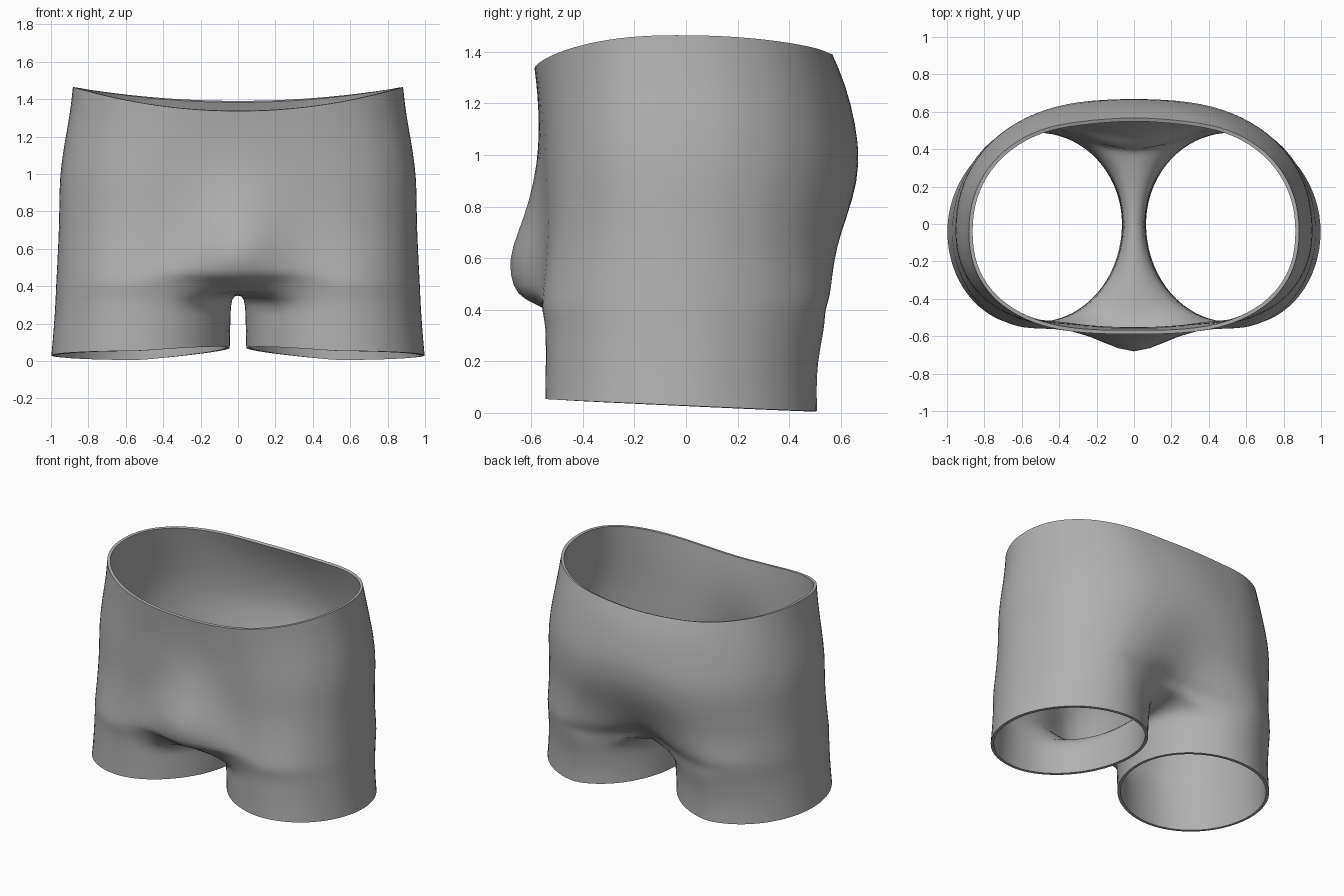
import bpy, bmesh
from math import sin, cos, radians, exp, copysign

if "Cube" in bpy.data.objects:
    bpy.data.objects.remove(bpy.data.objects["Cube"])

N = 24          # half-body segments, front centre to back centre
INNER = 11      # points along the crotch seam
RING = N + 1 + INNER

# Body rows: z, half width, front depth, back depth, pouch, pouch width, cleft,
# front and back squareness
BODY = [
    (1.40, .885, .587, .57, 0, .2, 0, .1, .35),
    (1.28, .90, .575, .622, 0, .2, 0, .15, .25),
    (1.12, .935, .56, .662, .01, .2, 0, .25, .15),
    (.97, .957, .55, .692, .03, .2, -.015, .4, .1),
    (.82, .957, .54, .677, .08, .19, -.03, .5, .15),
    (.70, .96, .535, .64, .14, .19, -.05, .65, .3),
    (.59, .965, .535, .612, .185, .2, -.08, .8, .5),
    (.485, .97, .54, .595, .15, .23, -.11, .95, .75),
    (.435, .973, .543, .58, .10, .24, -.14, 1, .9),
    (.395, .975, .545, .562, -.02, .22, -.18, 1, 1),
]
# Leg rows: z, outer x, inner x, front depth, back depth
LEG = [
    (.338, .977, .034, .545, .542),
    (.25, .982, .038, .545, .523),
    (.14, .99, .04, .545, .508),
    (.03, 1.0, .042, .547, .512),
]


def body_point(row, k, i):
    z, a, front, back, pouch, width, cleft, sq_front, sq_back = row
    t = radians(-90 + 180 * i / N)
    c, s = cos(t), sin(t)
    # oval waist outline
    x = 0 if i in (0, N) else a * c ** .87
    y = copysign(abs(s) ** .87, s)
    # outline wrapped around two leg ovals
    p = -120 + 10 * i
    if abs(p) <= 90:
        hx, hy = a * (.52 + .48 * cos(radians(p))), sin(radians(p))
    else:
        hx, hy = a * .52 * min(i, N - i) / 3, copysign(1, p)
    w = sq_front if s < 0 else sq_back
    x, y = x + (hx - x) * w, y + (hy - y) * w
    y *= front if s < 0 else back
    if s < 0:
        y -= pouch * exp(-(x / width) ** 2)
        if k >= 8:                                  # crease beside the pouch
            z += .04 * exp(-((x - .27) / .1) ** 2)
    else:
        y += cleft * exp(-(x / .25) ** 2)
        if k >= 7:                                  # raised back of the crotch
            z += .05 * exp(-(x / .25) ** 2)
    # curved waistline fading out below the rim
    base, rise = (1.335, .13) if s < 0 else (1.39, .075)
    z += (base + rise * (x / a) ** 2 - 1.40) * (1, .6, .3)[k] if k < 3 else 0
    return x, y - .04 * c, z


def leg_point(row, j, hem):
    z, xo, xi, front, back = row
    p = radians(-120 + 10 * j)
    c, s = cos(p), sin(p)
    if hem:
        z += -.024 * s + .04 * max(0, -c)
    y = s * (front if s < 0 else back) - .04 * max(0, c)
    return (xo + xi) / 2 + (xo - xi) / 2 * c, y, z


bm = bmesh.new()
# Waist to crotch
rows = [[bm.verts.new(body_point(r, k, i)) for i in range(N + 1)]
        for k, r in enumerate(BODY)]
for up, low in zip(rows, rows[1:]):
    for i in range(N):
        bm.faces.new((low[i], low[i + 1], up[i + 1], up[i]))

# Crotch seam closes the lowest body row into a leg loop
front, back = rows[-1][0].co, rows[-1][-1].co
seam = []
for j in range(N + 1, RING):
    u = sin(radians(-120 + 10 * j)) / sin(radians(120))
    end = back if u > 0 else front
    seam.append(bm.verts.new((0, end.y * abs(u), .355 + (end.z - .355) * u * u)))
loop = rows[-1] + seam

# Legs
for r in LEG:
    low = [bm.verts.new(leg_point(r, j, r is LEG[-1])) for j in range(RING)]
    for j in range(RING):
        n = (j + 1) % RING
        bm.faces.new((low[j], low[n], loop[n], loop[j]))
    loop = low

mesh = bpy.data.meshes.new("shorts")
bm.to_mesh(mesh)
bm.free()
shorts = bpy.data.objects.new("shorts", mesh)
bpy.context.collection.objects.link(shorts)

fabric = bpy.data.materials.new("grey fabric")
fabric.diffuse_color = (.44, .44, .44, 1)
fabric.use_nodes = True
fabric.node_tree.nodes["Principled BSDF"].inputs["Base Color"].default_value = fabric.diffuse_color
mesh.materials.append(fabric)
mesh.shade_smooth()

# Mirror the half, smooth it, give the cloth thickness and crisp hems
shorts.modifiers.new("mirror", 'MIRROR').merge_threshold = .002
sub = shorts.modifiers.new("smooth", 'SUBSURF')
sub.levels = sub.render_levels = 1
cloth = shorts.modifiers.new("cloth", 'SOLIDIFY')
cloth.thickness = .02
cloth.offset = -1
shorts.modifiers.new("crisp hems", 'EDGE_SPLIT').split_angle = radians(60)
